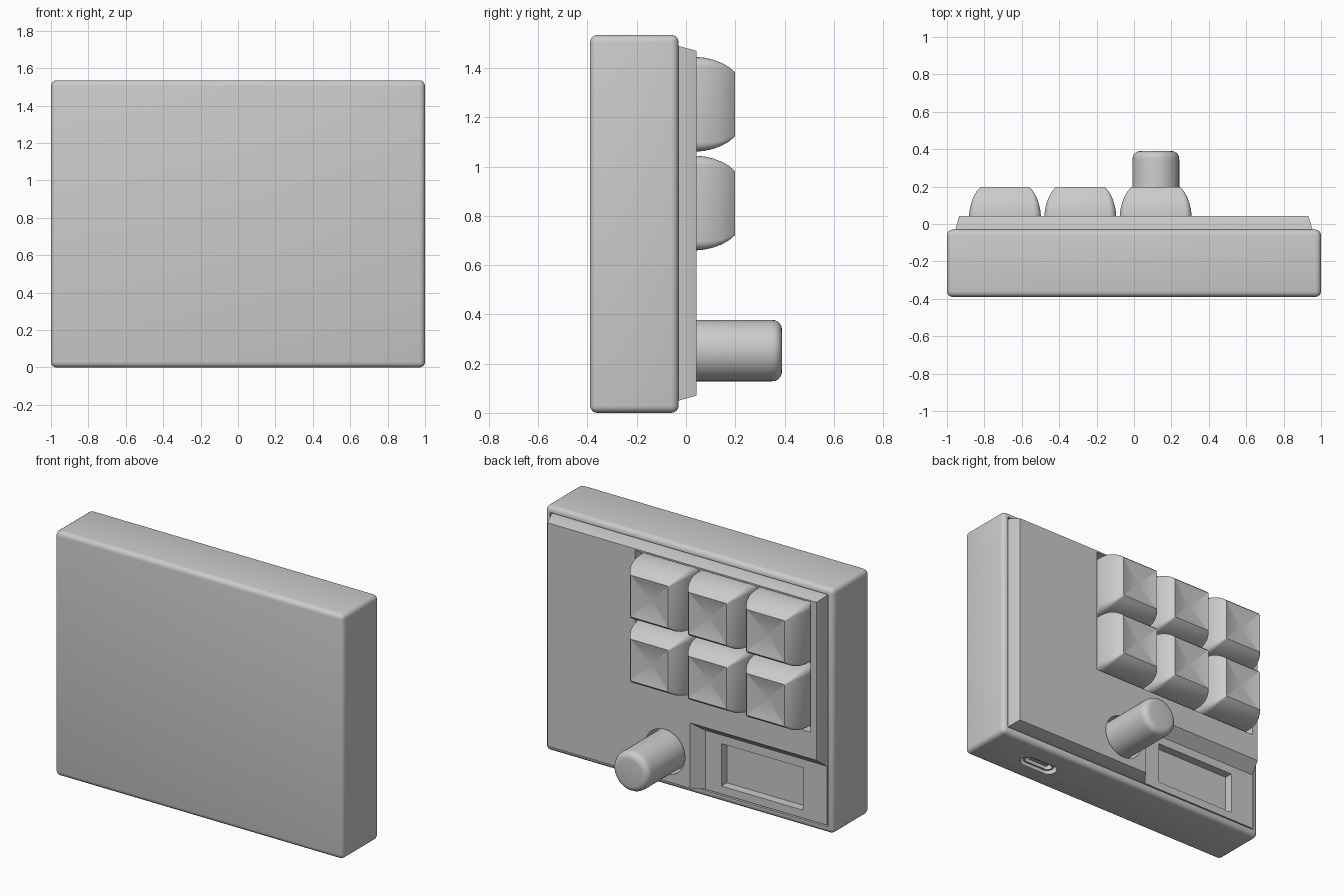
import bpy, bmesh, math

if "Cube" in bpy.data.objects:
    bpy.data.objects.remove(bpy.data.objects["Cube"])

grey = bpy.data.materials.new("plain_grey")
grey.diffuse_color = (0.6, 0.6, 0.6, 1)
grey.use_nodes = True
grey.node_tree.nodes["Principled BSDF"].inputs["Base Color"].default_value = grey.diffuse_color


def ring(cx, cz, hw, hh, r, y, n=5):
    """Rounded rectangle in the x-z plane at depth y (r = 0 gives a plain rectangle)."""
    if r == 0:
        return [(cx + sx * hw, y, cz + sz * hh) for sx, sz in ((1, 1), (-1, 1), (-1, -1), (1, -1))]
    pts = []
    for q, (sx, sz) in enumerate(((1, 1), (-1, 1), (-1, -1), (1, -1))):
        for i in range(n + 1):
            a = math.pi / 2 * (q + i / n)
            pts.append((cx + sx * (hw - r) + r * math.cos(a), y,
                        cz + sz * (hh - r) + r * math.sin(a)))
    return pts


def rect(x0, x1, z0, z1, y):
    return ring((x0 + x1) / 2, (z0 + z1) / 2, (x1 - x0) / 2, (z1 - z0) / 2, 0, y)


def loft(name, rings, closed=False, swap=False):
    """Skin a row of rings; closed joins last to first, swap turns the y axis to z."""
    bm = bmesh.new()
    rows = [[bm.verts.new((x, z, y) if swap else (x, y, z)) for x, y, z in r] for r in rings]
    pairs = list(zip(rows, rows[1:]))
    if closed:
        pairs.append((rows[-1], rows[0]))
    else:
        bm.faces.new(rows[0])
        bm.faces.new(rows[-1])
    n = len(rows[0])
    for a, b in pairs:
        for i in range(n):
            j = (i + 1) % n
            bm.faces.new((a[i], a[j], b[j], b[i]))
    bmesh.ops.remove_doubles(bm, verts=bm.verts, dist=1e-5)
    bmesh.ops.recalc_face_normals(bm, faces=bm.faces)
    me = bpy.data.meshes.new(name)
    bm.to_mesh(me)
    bm.free()
    me.materials.append(grey)
    ob = bpy.data.objects.new(name, me)
    bpy.context.collection.objects.link(ob)
    return ob


def activate(ob):
    bpy.ops.object.select_all(action='DESELECT')
    ob.select_set(True)
    bpy.context.view_layer.objects.active = ob


def apply_mod(ob, kind, **settings):
    m = ob.modifiers.new(kind.lower(), kind)
    for k, v in settings.items():
        setattr(m, k, v)
    activate(ob)
    bpy.ops.object.modifier_apply(modifier=m.name)


def cut(ob, cutter):
    apply_mod(ob, 'BOOLEAN', object=cutter, operation='DIFFERENCE', solver='EXACT')
    bpy.data.objects.remove(cutter)


def smooth(ob):
    activate(ob)
    bpy.ops.object.shade_smooth_by_angle(angle=math.radians(30))


# Case with rounded edges, a pocket for the plate and a cable port underneath
case = loft("case", [rect(-1, 1, 0, 1.535, y) for y in (-0.39, -0.03)])
apply_mod(case, 'BEVEL', width=0.03, segments=4)
cut(case, loft("pocket", [rect(-0.963, 0.963, 0.042, 1.498, y) for y in (-0.1, 0.1)]))
PX, PY = 0.57, -0.215
cut(case, loft("port_hole", [ring(PX, PY, 0.13, 0.05, 0.05, z, 8) for z in (-0.1, 0.12)], swap=True))
smooth(case)

# Port shell and tongue
smooth(loft("port_shell", [ring(PX, PY, hw, hh, hh, z, 8) for hw, hh, z in
            ((0.11, 0.038, 0.12), (0.11, 0.038, 0.015), (0.098, 0.027, 0.015), (0.098, 0.027, 0.12))],
            closed=True, swap=True))
loft("port_tongue", [ring(PX, PY, 0.07, 0.01, 0, z) for z in (0.025, 0.12)], swap=True)

# Top plate with tapered rim
plate = loft("plate", [rect(-0.955, 0.955, 0.05, 1.49, -0.1),
                       rect(-0.955, 0.955, 0.05, 1.49, -0.03),
                       rect(-0.935, 0.932, 0.07, 1.47, 0.043)])
# Sunken display corner with sloped walls, then the display window
cut(plate, loft("corner_cut", [rect(-1.2, -0.112, -0.2, 0.42, -0.031),
                               rect(-1.2, -0.003, -0.2, 0.542, 0.12)]))
cut(plate, loft("window_cut", [rect(-0.79, -0.224, 0.10, 0.366, y) for y in (-0.085, 0.1)]))
# Key well and knob hole
cut(plate, loft("key_well", [rect(-0.895, 0.325, 0.645, 1.46, y) for y in (-0.02, 0.1)]))
KX, KZ = 0.117, 0.253
cut(plate, loft("knob_hole", [ring(KX, KZ, 0.14, 0.14, 0.14, y, 10) for y in (-0.05, 0.1)]))
smooth(plate)

# Knob with rounded tip
knob_profile = [(0.125, -0.05), (0.125, 0.345)]
knob_profile += [(0.085 + 0.04 * math.cos(a), 0.35 + 0.04 * math.sin(a))
                 for a in [math.pi / 2 * i / 5 for i in range(1, 6)]]
smooth(loft("knob", [ring(KX, KZ, r, r, r, y, 10) for r, y in knob_profile]))

# Six keys: bulging sides, dished tops (half width, corner radius, depth)
key_profile = [(0.1925, 0.04, -0.02), (0.1925, 0.04, 0.04), (0.189, 0.035, 0.075),
               (0.181, 0.028, 0.11), (0.168, 0.02, 0.145), (0.151, 0.013, 0.175), (0.131, 0.006, 0.198)]
key_profile += [(0.131 * s, 0.006 * s, 0.198 - 0.018 * (1 - s * s)) for s in (0.8, 0.6, 0.4, 0.2, 0.05)]
for row, z in enumerate((1.253, 0.852)):
    for col in range(3):
        x = -0.69 + 0.403 * col
        smooth(loft(f"key_{row + 1}_{col + 1}", [ring(x, z, w, w, r, y) for w, r, y in key_profile]))
